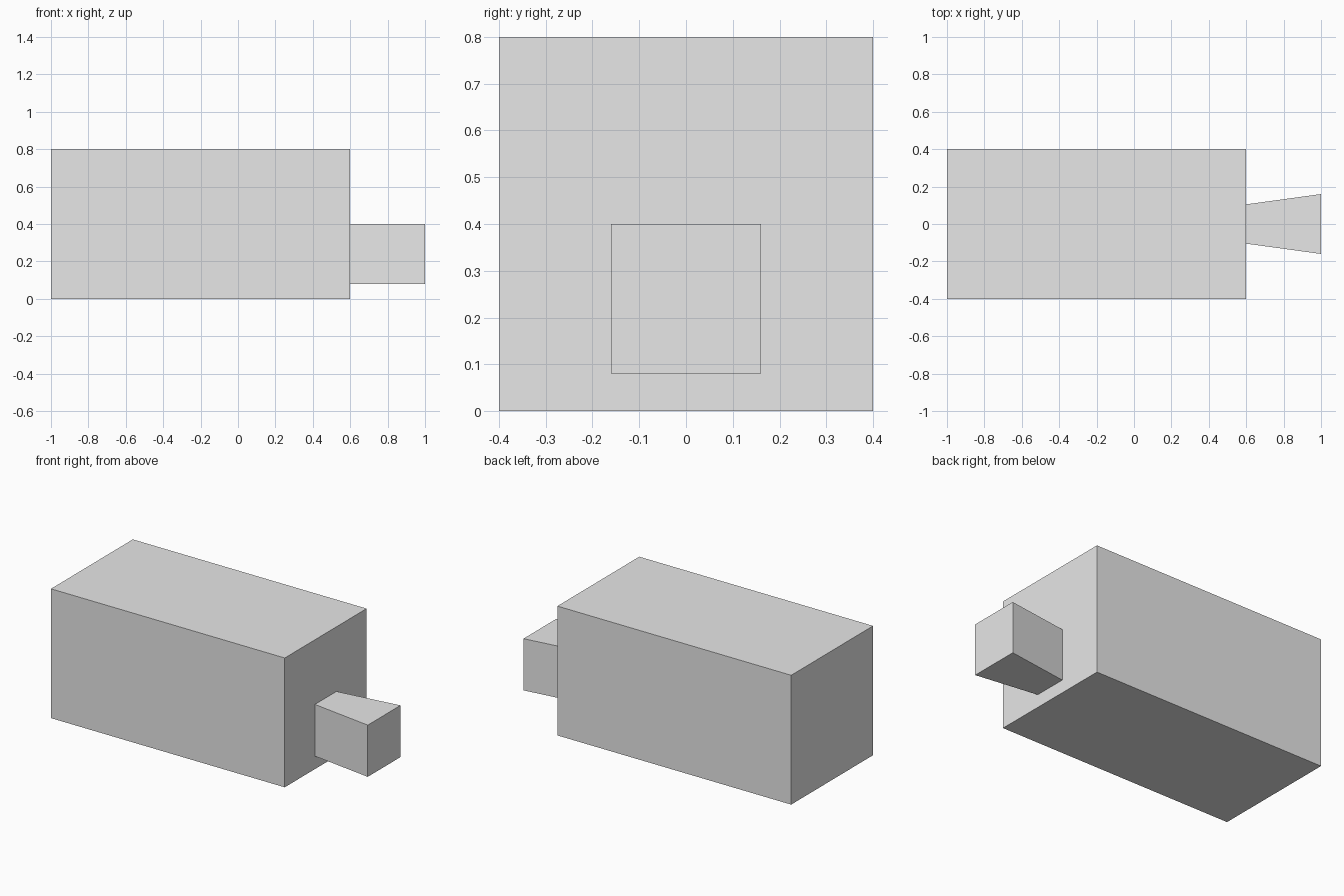
import bpy
import bmesh

cube = bpy.data.objects.get("Cube")
if cube:
    bpy.data.objects.remove(cube, do_unlink=True)

grey = bpy.data.materials.new("light_grey")
grey.use_nodes = True
grey.diffuse_color = (0.8, 0.8, 0.8, 1)
grey.node_tree.nodes["Principled BSDF"].inputs["Base Color"].default_value = grey.diffuse_color


def block(name, x0, x1, half0, half1, z0, z1):
    """Box along x whose half width runs from half0 to half1."""
    bm = bmesh.new()
    bmesh.ops.create_cube(bm, size=2)
    for v in bm.verts:
        at_end = v.co.x > 0
        v.co.y *= half1 if at_end else half0
        v.co.x = x1 if at_end else x0
        v.co.z = z1 if v.co.z > 0 else z0
    mesh = bpy.data.meshes.new(name)
    bm.to_mesh(mesh)
    bm.free()
    mesh.materials.append(grey)
    obj = bpy.data.objects.new(name, mesh)
    bpy.context.collection.objects.link(obj)
    return obj


# Main box body
block("body", -1, 0.6, 0.4, 0.4, 0, 0.8)
# Flared snout on the end of the body
block("snout", 0.6, 1, 0.105, 0.16, 0.08, 0.4)
